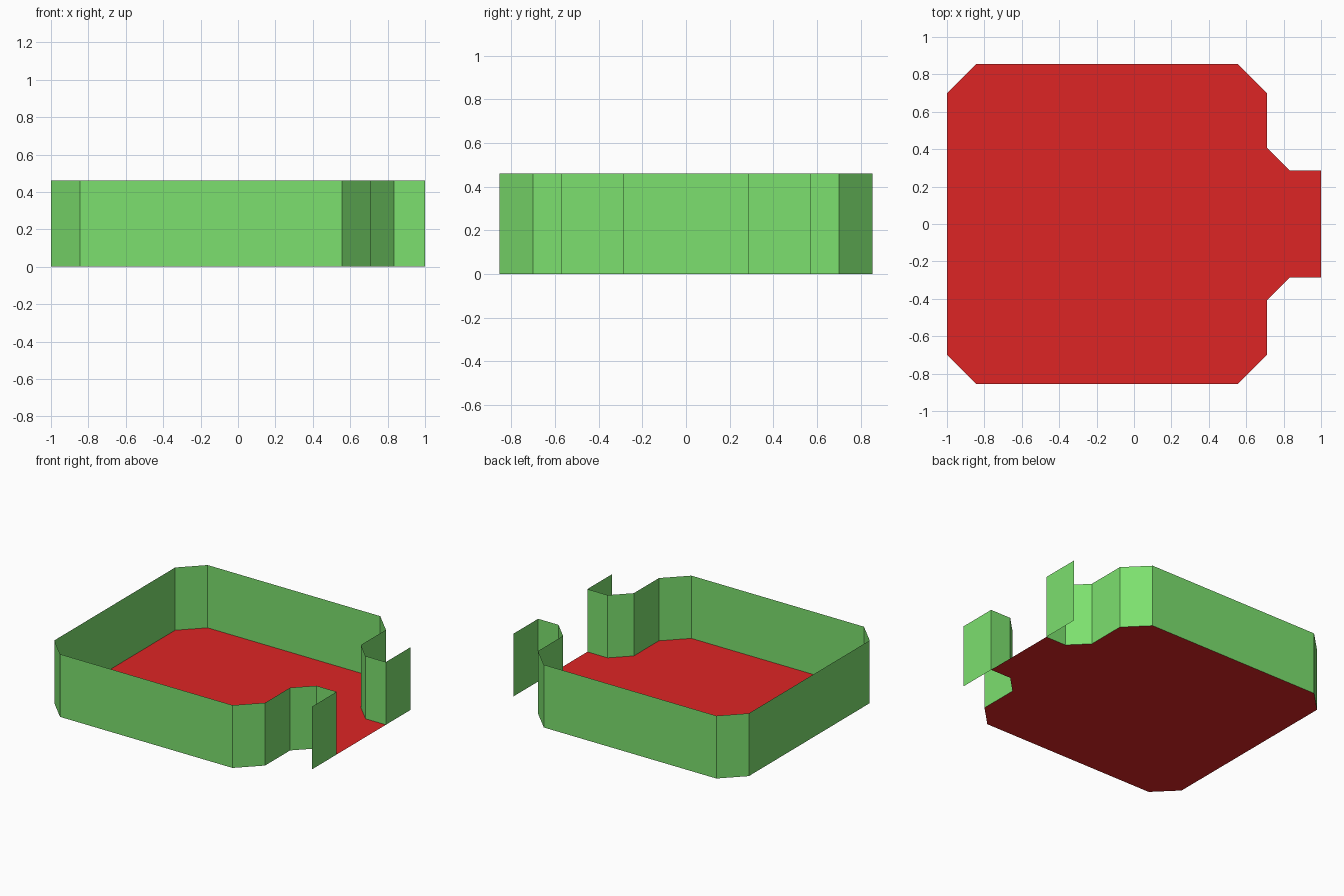
import bpy

cube = bpy.data.objects.get("Cube")
if cube:
    bpy.data.objects.remove(cube, do_unlink=True)

WALL_TOP = 0.46


def make_material(name, srgb):
    color = [((c / 255 + 0.055) / 1.055) ** 2.4 for c in srgb] + [1.0]
    mat = bpy.data.materials.new(name)
    mat.use_nodes = True
    mat.diffuse_color = color
    mat.node_tree.nodes["Principled BSDF"].inputs["Base Color"].default_value = color
    return mat


def make_object(name, verts, faces, mat):
    mesh = bpy.data.meshes.new(name)
    mesh.from_pydata(verts, [], faces)
    mesh.materials.append(mat)
    mesh.update()
    obj = bpy.data.objects.new(name, mesh)
    bpy.context.collection.objects.link(obj)
    return obj


green = make_material("wall green", (124, 224, 110))
red = make_material("floor red", (222, 37, 37))

# Plan of the left half: door flange, doorway, chamfered room corners
half = [(1, 0.57), (1, 0.285), (0.835, 0.285), (0.71, 0.41),
        (0.71, 0.70), (0.555, 0.855), (-0.845, 0.855), (-1, 0.70)]
path = half + [(x, -y) for x, y in reversed(half)]
n = len(path)

# Thin wall sheet along the plan, open at the doorway
wall_verts = [(x, y, z) for z in (0, WALL_TOP) for x, y in path]
wall_faces = [(i, i + 1, n + i + 1, n + i) for i in range(n - 1)]
make_object("room_walls", wall_verts, wall_faces, green)

# Flat floor inside the plan, without the flange tips
outline = path[1:-1]
make_object("room_floor", [(x, y, 0) for x, y in outline],
            [tuple(range(len(outline)))], red)
